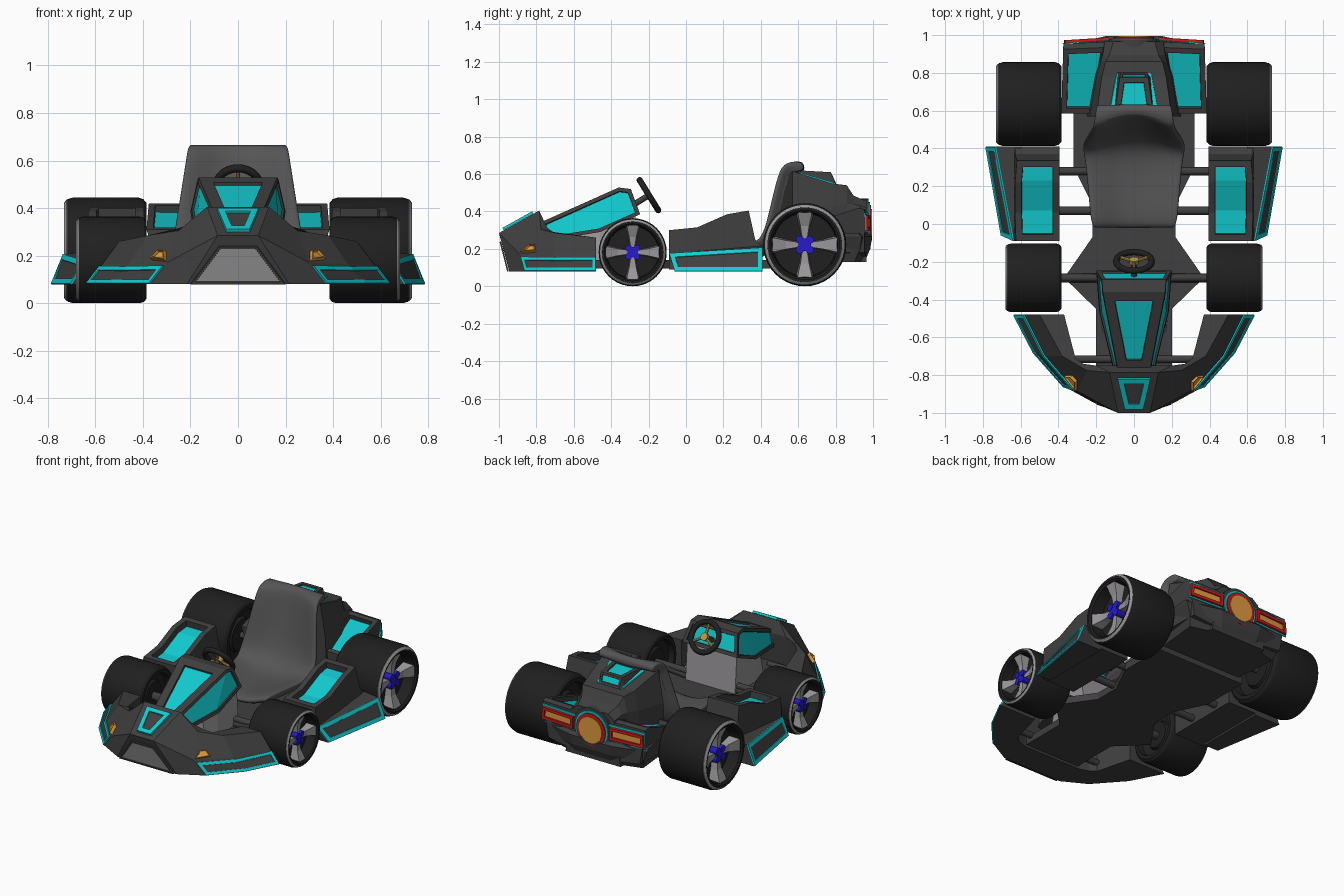
import bpy, bmesh, math
from mathutils import Vector, Matrix

if "Cube" in bpy.data.objects:
    bpy.data.objects.remove(bpy.data.objects["Cube"])

COL = dict(body=(.05, .05, .05), seat=(.09, .09, .09), tyre=(.014, .014, .014), cyan=(.006, .6, .63),
           light=(.32, .31, .32), amber=(.75, .33, .05), red=(.6, .01, .01), blue=(.02, .01, .6), gold=(.5, .33, .06))
MAT = {}
for k, c in COL.items():
    MAT[k] = bpy.data.materials.new(k)
    MAT[k].diffuse_color = (*c, 1)


def finish(bm, name, mats, mirror=False, smooth=0):
    me = bpy.data.meshes.new(name)
    bm.to_mesh(me)
    bm.free()
    ob = bpy.data.objects.new(name, me)
    bpy.context.collection.objects.link(ob)
    for m in mats:
        me.materials.append(MAT[m])
    if smooth:
        for p in me.polygons:
            p.use_smooth = True
        me.set_sharp_from_angle(angle=math.radians(smooth))
    if mirror:
        ob.modifiers.new("mirror", 'MIRROR').use_mirror_merge = False
    return ob


def inset(bm, faces, t, d):
    bm.normal_update()
    bmesh.ops.inset_region(bm, faces=faces, thickness=t, depth=d, use_boundary=True, use_even_offset=True)


def loft(name, rings, mat, mirror=False, recess=(), smooth=0, closed=False):
    """Skin closed rings of points; recess = (face keys, rim width, depth, material)."""
    bm = bmesh.new()
    vs = [[bm.verts.new(p) for p in r] for r in rings]
    n, fd = len(rings[0]), {}
    if closed:  # join the last ring to the first instead of capping
        vs.append(vs[0])
    for i in range(len(vs) - 1):
        for j in range(n):
            k = (j + 1) % n
            fd[i, j] = bm.faces.new((vs[i][j], vs[i][k], vs[i + 1][k], vs[i + 1][j]))
    if not closed:
        fd['start'], fd['end'] = bm.faces.new(vs[0]), bm.faces.new(vs[-1])
    bmesh.ops.recalc_face_normals(bm, faces=bm.faces)
    mats = [mat]
    for keys, t, d, m in recess:
        fs = [fd[k] for k in keys]
        inset(bm, fs, t, 0)
        inset(bm, fs, .002, -d)
        mats.append(m)
        for f in fs:
            f.material_index = len(mats) - 1
    return finish(bm, name, mats, mirror, smooth)


def panel(name, lower, upper, frame, inner, out, w=.02, h=.012, mirror=False):
    """Raised frame with a sunk centre between two matching polylines."""
    bm = bmesh.new()
    a, b = [bm.verts.new(p) for p in lower], [bm.verts.new(p) for p in upper]
    fs = [bm.faces.new((a[i], a[i + 1], b[i + 1], b[i])) for i in range(len(a) - 1)]
    bm.normal_update()
    if fs[0].normal.dot(Vector(out)) < 0:
        bmesh.ops.reverse_faces(bm, faces=fs)
    inset(bm, fs, .001, h)
    inset(bm, fs, w, 0)
    inset(bm, fs, .001, -h * .6)
    for f in fs:
        f.material_index = 1
    return finish(bm, name, [frame, inner], mirror)


def tube(name, p, q, r, mat, mirror=False, n=16):
    p, q = Vector(p), Vector(q)
    rot = (q - p).to_track_quat('Z', 'Y')
    circ = [rot @ Vector((r * math.cos(t * math.tau / n), r * math.sin(t * math.tau / n), 0)) for t in range(n)]
    return loft(name, [[p + c for c in circ], [q + c for c in circ]], mat, mirror, smooth=40)


def sym(half):
    return [[(-x, y, z) for x, y, z in r] for r in reversed(half)] + half


def box(pts):
    """Ring from half-width points: (x,y,z) bottom and top, mirrored."""
    (bx, by, bz), (tx, ty, tz) = pts
    return [(-bx, by, bz), (bx, by, bz), (tx, ty, tz), (-tx, ty, tz)]


def lerp(a, b, t):
    return Vector(a).lerp(Vector(b), t)


# wheels: tyre, sidewall ring, spokes, hub
for tag, cx, cy, W, R in (("rear", .557, .635, .345, .222), ("front", .532, -.285, .295, .182)):
    def circle(x, r, n=40):
        return [(cx + x * W, cy + r * R * math.cos(t * math.tau / n), R + r * R * math.sin(t * math.tau / n))
                for t in range(n)]
    prof = [(.25, .2), (.25, .76), (.47, .79), (.5, .84), (.5, .9), (.46, .97), (.4, 1), (-.4, 1),
            (-.46, .97), (-.5, .9), (-.5, .78), (-.38, .74), (-.34, .5), (-.4, .45), (-.4, .2)]
    loft(tag + "_tyre", [circle(*p) for p in prof], 'tyre', True, smooth=30)
    loft(tag + "_sidewall_ring", [circle(*p) for p in [(.46, .9), (.505, .9), (.49, .935), (.475, .96), (.44, .96)]],
         'light', True, smooth=30, closed=True)
    for s in range(4):
        M = Matrix.Rotation(s * math.pi / 2, 3, 'X')
        ring = lambda r, hw, x0, x1: [M @ Vector((x * W, u * hw * R, r * R)) + Vector((cx, cy, R))
                                      for x, u in ((x0, -1), (x0, 1), (x1, .8), (x1, -.8))]
        loft(f"{tag}_spoke_{s}", [ring(.12, .07, .24, .36), ring(.45, .13, .24, .38), ring(.78, .22, .25, .46)],
             'light', True)
        c = M @ Vector((0, .12 * R, .12 * R)) + Vector((cx, cy, R))
        tube(f"{tag}_hub_lobe_{s}", c + Vector((.25 * W, 0, 0)), c + Vector((.41 * W, 0, 0)), .1 * R, 'blue', True, 10)
    tube(tag + "_hub", (cx + .25 * W, cy, R), (cx + .4 * W, cy, R), .15 * R, 'blue', True)
    tube(tag + "_axle", (0, cy, R), (cx - .3 * W, cy, R), .02, 'body', True)

# floor pan and side tubes
half = [(.2, -.78), (.2, -.45), (.37, -.285), (.22, -.07), (.22, .1), (.32, .3), (.32, .62)]
plan = half + [(-x, y) for x, y in reversed(half)]
loft("floor_pan", [[(x, y, z) for x, y in plan] for z in (.095, .14)], 'body')
for y in (.07, .28):
    tube("side_tube", (.15, y, .13), (.44, y, .13), .022, 'body', True)
tube("front_strut", (.15, -.285, .15), (.42, -.285, .175), .024, 'body', True)
tube("nose_tube", (.1, -.715, .14), (.34, -.715, .14), .02, 'body', True)

# front bumper: stations from the nose to the wing tip
st = [[(.21, -.76, .08), (.215, -.945, .08), (.085, -1, .285), (.13, -.785, .405), (.2, -.75, .33)],
      [(.27, -.74, .08), (.37, -.86, .08), (.30, -.885, .17), (.25, -.775, .305), (.27, -.74, .31)],
      [(.31, -.71, .08), (.53, -.68, .08), (.46, -.70, .165), (.38, -.70, .285), (.31, -.71, .29)],
      [(.37, -.48, .08), (.635, -.48, .08), (.57, -.48, .165), (.50, -.48, .26), (.37, -.48, .26)]]
loft("front_bumper", sym(st), 'body')
panel("bumper_strip", [s[1] for s in st[1:]], [lerp(s[1], s[2], .85) for s in st[1:]], 'cyan', 'body',
      (1, -1, .5), .018, .008, True)
panel("nose_grille", [(-.2, -.948, .08), (.2, -.948, .08)], [(-.08, -.989, .24), (.08, -.989, .24)],
      'body', 'light', (0, -1, 0), .01, .008)
panel("nose_frame", [(-.05, -.975, .3), (.05, -.975, .3)], [(-.088, -.815, .389), (.088, -.815, .389)],
      'cyan', 'body', (0, -1, 1), .028, .014)
on = lambda u, v: lerp(lerp(st[1][2], st[2][2], u), lerp(st[1][3], st[2][3], u), v)
panel("headlight", [on(.02, .04), on(.42, .1)], [on(.12, .34), on(.3, .36)], 'amber', 'amber',
      (1, -1, 1), .004, .02, True)

# steering cowl and pedestal
loft("steering_cowl", [box([(.11, -.77, .24), (.085, -.77, .345)]), box([(.185, -.46, .29), (.165, -.36, .528)]),
                       box([(.2, -.245, .385), (.17, -.295, .52)])], 'body',
     recess=[([(0, 2)], .052, .012, 'cyan'), ([(0, 1), (1, 1)], .02, .01, 'cyan'),
             ([(0, 3), (1, 3)], .02, .01, 'cyan'), (['end'], .022, .008, 'cyan')])
loft("cowl_pedestal", [box([(.17, -.57, .12), (.14, -.57, .28)]), box([(.18, -.46, .12), (.17, -.46, .3)]),
                       box([(.18, -.25, .12), (.18, -.27, .38)])], 'light')

# steering wheel
c, nrm, down = Vector((0, -.198, .487)), Vector((0, .85, .525)), Vector((0, .525, -.85))
tube("steering_column", c - nrm * .14, c, .016, 'body')
bpy.ops.mesh.primitive_torus_add(location=c, rotation=(math.radians(-58.3), 0, 0), major_radius=.094,
                                 minor_radius=.017, major_segments=36, minor_segments=10)
ob = bpy.context.object
ob.name = "steering_wheel_rim"
ob.data.materials.append(MAT['tyre'])
bpy.ops.object.shade_smooth()
tube("steering_wheel_hub", c - nrm * .012, c + nrm * .014, .024, 'gold')
for a in (0, 120, 240):
    d = Vector((1, 0, 0)) * math.sin(math.radians(a + 180)) + down * math.cos(math.radians(a + 180))
    tube("steering_wheel_spoke", c, c + d * .09, .009, 'gold', n=8)

# seat shell with raised bolsters
path = [(-.025, .19, .235, 0), (.18, .18, .25, 0), (.35, .18, .265, .15), (.455, .24, .285, .7), (.51, .42, .255, .95),
        (.555, .61, .225, .95), (.575, .665, .215, .7), (.63, .672, .2, 0)]
us = (-1, -.93, -.7, -.35, 0, .35, .7, .93, 1)
lift = (.05, .07, .05, .008, 0, .008, .05, .07, .05)
bm = bmesh.new()
g = [[bm.verts.new((u * w, y - b * l, z + (1 - b) * l * (.75 if y < .57 else 0)))
      for u, l in zip(us, lift)] for y, z, w, b in path]
for i in range(len(path) - 1):
    for j in range(len(us) - 1):
        bm.faces.new((g[i][j], g[i][j + 1], g[i + 1][j + 1], g[i + 1][j]))
seat = finish(bm, "seat", ['seat'], smooth=60)
m = seat.modifiers.new("thick", 'SOLIDIFY')
m.thickness, m.offset = .06, -1
m = seat.modifiers.new("round", 'SUBSURF')
m.levels = m.render_levels = 2

# side pods with sunk cyan tops, and their outer skirts
prof = [(-.09, .30, .625), (.06, .315, .63), (.22, .385, .63), (.335, .405, .62), (.37, .25, .63), (.41, .21, .63)]
loft("side_pod", [[(.395, y, .09), (.64, y, .09), (x, y, z), (.395, y, z)] for y, z, x in prof], 'body', True,
     recess=[([(0, 2), (1, 2), (2, 2)], .035, .04, 'cyan')])
sk = [[(.60, -.06, .078), (.70, -.06, .078), (.635, -.09, .175), (.60, -.09, .2)],
      [(.60, .41, .078), (.782, .41, .078), (.73, .41, .205), (.60, .41, .22)]]
loft("pod_skirt", sk, 'body', True)
panel("skirt_frame", [sk[0][1], sk[1][1]], [sk[0][2], sk[1][2]], 'cyan', 'body', (1, 0, .5), .024, .007, True)

# rear engine hump
hump = [(.57, .25, .235, .41, .2, .615), (.78, .22, .2, .43, .17, .55), (.86, .2, .175, .44, .15, .54),
        (.895, .2, .165, .44, .13, .485), (.965, .2, .155, .42, .11, .455)]
loft("engine_hump", [[(-a, y, .13), (a, y, .13), (b, y, zb), (t, y, zt), (-t, y, zt), (-b, y, zb)]
                     for y, a, b, zb, t, zt in hump], 'body')
loft("scoop_base", [box([(.14, .61, .5), (.125, .61, .608)]), box([(.11, .8, .5), (.09, .8, .552)])], 'cyan')
loft("scoop", [box([(.125, .60, .5), (.1, .60, .62)]), box([(.1, .775, .5), (.075, .775, .61)]),
               box([(.09, .825, .5), (.07, .8, .55)])], 'body',
     recess=[([(0, 2)], .026, .008, 'cyan'), ([(1, 2)], .012, .005, 'cyan')])

# rear fenders with sunk cyan decks
fen = [(.585, .31, .2, .385, .585), (.935, .42, .14, .375, .925), (.965, .41, .12, .372, .955)]
loft("rear_fender", [[(xi, y, .15), (xo - .04, yo, .18), (xo, yo, z), (xi, y, z)] for y, z, xi, xo, yo in fen],
     'body', True, recess=[([(0, 2)], .028, .03, 'cyan')])

# lower tail
def tail(z, s, yy):
    return [(x * s, y + yy * (y > .9), z) for x, y in
            ((-.34, .6), (.34, .6), (.375, .93), (.15, .985), (-.15, .985), (-.375, .93))]
loft("lower_tail", [tail(.13, .85, -.03), tail(.2, .92, 0), tail(.265, 1, .01), tail(.285, 1, -.01)], 'body')

# tail lights
panel("tail_light_surround", [(.09, .973, .287), (.378, .955, .287)], [(.09, .973, .395), (.372, .955, .395)],
      'cyan', 'cyan', (0, 1, 0), .01, .004, True)
panel("tail_light", [(.13, .974, .298), (.37, .959, .298)], [(.13, .974, .38), (.365, .959, .38)],
      'red', 'amber', (0, 1, 0), .019, .014, True)
for nm, r, y, mt in (("collar", .138, .976, 'body'), ("trim", .12, .983, 'cyan'),
                     ("ring", .105, .99, 'red'), ("lens", .084, .995, 'amber')):
    tube("round_light_" + nm, (0, .86, .33), (0, y, .33), r, mt, n=32)

for m in bpy.data.materials:
    if m.users and not m.is_grease_pencil:
        m.use_nodes = True
        m.node_tree.nodes["Principled BSDF"].inputs["Base Color"].default_value = m.diffuse_color
